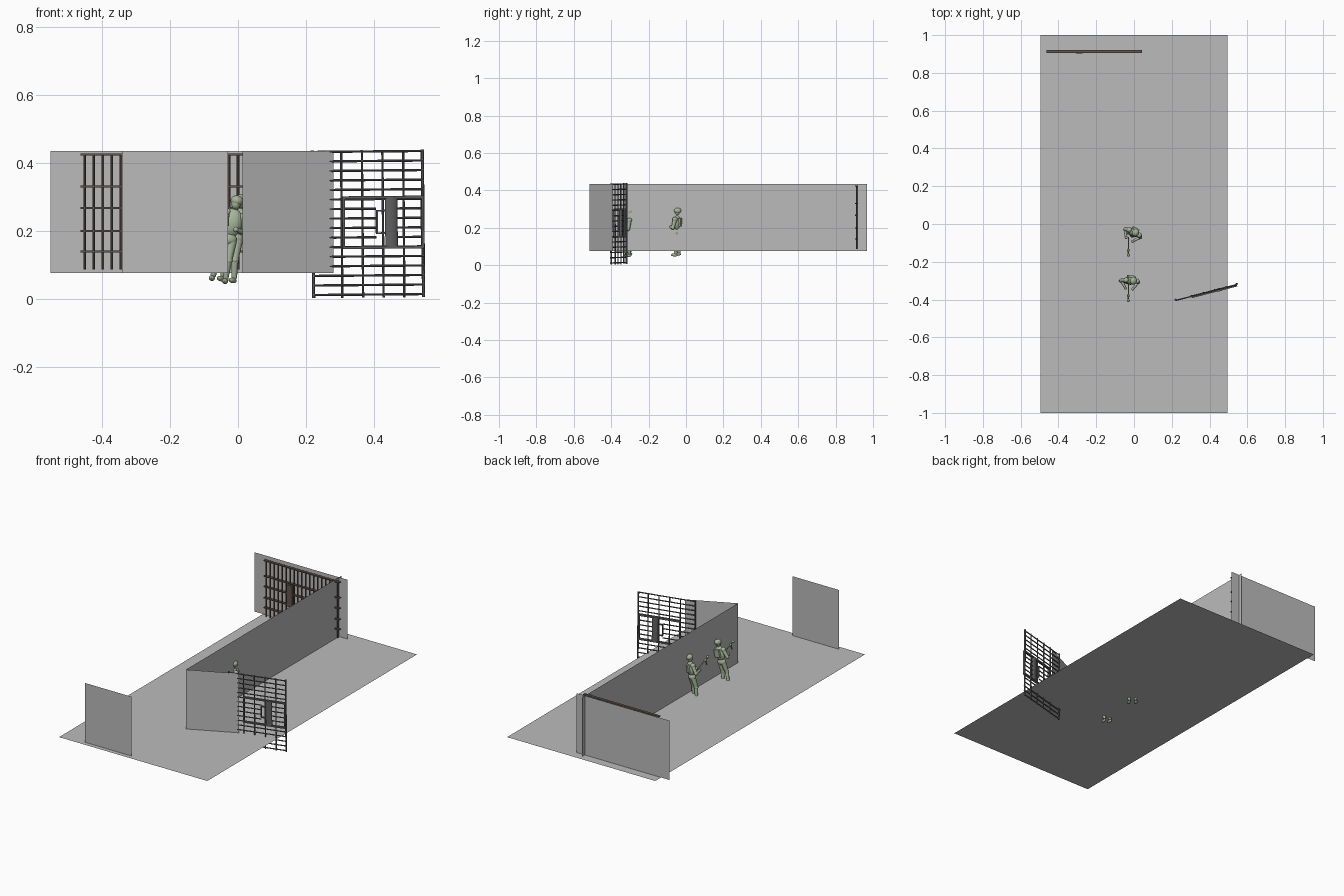
import bpy, bmesh, math
from mathutils import Matrix, Vector

if "Cube" in bpy.data.objects:
    bpy.data.objects.remove(bpy.data.objects["Cube"])


def material(name, rgb):
    m = bpy.data.materials.new(name)
    m.use_nodes = True
    m.diffuse_color = (*rgb, 1)
    m.node_tree.nodes["Principled BSDF"].inputs["Base Color"].default_value = (*rgb, 1)
    return m


CONCRETE = material("concrete grey", (0.5, 0.5, 0.5))
STEEL = material("steel grey", (0.12, 0.12, 0.12))
RUST = material("rusty brown", (0.13, 0.09, 0.07))
GREEN = material("pale green", (0.38, 0.46, 0.32))


def finish(name, bm, mat, matrix=None, smooth=False):
    mesh = bpy.data.meshes.new(name)
    bm.to_mesh(mesh)
    bm.free()
    mesh.materials.append(mat)
    ob = bpy.data.objects.new(name, mesh)
    bpy.context.collection.objects.link(ob)
    if matrix:
        ob.matrix_world = matrix
    if smooth:
        bpy.ops.object.select_all(action='DESELECT')
        ob.select_set(True)
        bpy.context.view_layer.objects.active = ob
        bpy.ops.object.shade_smooth_by_angle(angle=math.radians(40))
    return ob


def rod(bm, a, b, r1, r2=None, sides=8):
    a, b = Vector(a), Vector(b)
    d = b - a
    mat = Matrix.Translation((a + b) / 2) @ d.to_track_quat('Z', 'Y').to_matrix().to_4x4()
    bmesh.ops.create_cone(bm, cap_ends=True, segments=sides, radius1=r1,
                          radius2=r1 if r2 is None else r2, depth=d.length, matrix=mat)


def ball(bm, p, size):
    mat = Matrix.Translation(p) @ Matrix.Diagonal((*size, 1))
    bmesh.ops.create_uvsphere(bm, u_segments=14, v_segments=8, radius=1, matrix=mat)


def block(bm, p, size):
    bmesh.ops.create_cube(bm, size=1, matrix=Matrix.Translation(p) @ Matrix.Diagonal((*size, 1)))


# Floor and thin wall panels
FLOOR, TOP = 0.077, 0.435


def panel(name, a, b):
    bm = bmesh.new()
    bm.faces.new([bm.verts.new(p) for p in
                  ((*a, FLOOR), (*b, FLOOR), (*b, TOP), (*a, TOP))])
    finish(name, bm, CONCRETE)


bm = bmesh.new()
bmesh.ops.create_grid(bm, x_segments=1, y_segments=1, size=1,
                      matrix=Matrix.Translation((0, 0, FLOOR)) @ Matrix.Diagonal((0.495, 1, 1, 1)))
finish("floor", bm, CONCRETE)
panel("front_wall", (-0.34, -0.973), (-0.03, -0.973))
panel("back_wall", (-0.55, 0.945), (0.068, 0.945))
panel("dividing_wall", (0.013, -0.515), (0.013, 0.968))
panel("angled_wall", (0.013, -0.515), (0.28, -0.39))

# Barred cell front by the back wall
bm = bmesh.new()
for i in range(19):
    x = -0.45 + i * 0.0265
    rod(bm, (x, 0, 0.087), (x, 0, 0.425), 0.0042)
for z in (0.424, 0.33, 0.267, 0.2, 0.14):
    block(bm, (-0.21, 0, z), (0.505, 0.016, 0.006))
finish("cell_bars", bm, RUST, Matrix.Translation((0, 0.912, 0)), True)
bm = bmesh.new()
block(bm, (-0.29, 0.912, 0.255), (0.034, 0.018, 0.13))
finish("cell_lock", bm, RUST)

# Free-standing gate, slightly turned and tilted
gate = (Matrix.Translation((0.222, -0.4, 0)) @ Matrix.Rotation(math.radians(14.3), 4, 'Z')
        @ Matrix.Rotation(math.radians(-0.5), 4, 'Y'))
WIDTH = 0.333
bm = bmesh.new()
for u in (0, 0.087, 0.15, 0.212, 0.275, WIDTH):
    edge = u in (0, WIDTH)
    rod(bm, (u, 0, 0.003), (u, 0, 0.436), 0.005 if edge else 0.0035)
for i in range(16):
    z = 0.012 + i * 0.028
    inside = 0.16 < z < 0.29
    spans = ((0, 0.19), (0.25, WIDTH)) if inside else ((0, WIDTH),)
    for a, b in spans:
        rod(bm, (a, -0.004, z), (b, -0.004, z), 0.0034)
finish("gate_bars", bm, STEEL, gate, True)

# Door hatch frame, bracket and lock box on the gate
bm = bmesh.new()
for z in (0.15, 0.297):
    block(bm, (0.21, -0.006, z), (0.246, 0.014, 0.008))
for u in (0.09, 0.33):
    block(bm, (u, -0.006, 0.223), (0.007, 0.014, 0.147))
for z in (0.192, 0.258):
    block(bm, (0.203, -0.006, z), (0.026, 0.01, 0.005))
block(bm, (0.192, -0.006, 0.225), (0.005, 0.01, 0.066))
finish("gate_hatch", bm, STEEL, gate)
bm = bmesh.new()
bmesh.ops.create_cone(bm, cap_ends=True, segments=16, radius1=0.019, radius2=0.019, depth=0.145,
                      matrix=Matrix.Translation((0.236, -0.006, 0.226)) @ Matrix.Diagonal((1, 0.5, 1, 1)))
finish("gate_lock", bm, STEEL, gate, True)


# Helmeted figure, facing local -y, feet at the local origin
def figure(name, location, turn, lean):
    bm = bmesh.new()
    for s in (-1, 1):
        hip, knee, ankle = (s * 0.012, 0, 0.125), (s * 0.016, -0.008, 0.068), (s * 0.019, 0, 0.014)
        rod(bm, ankle, knee, 0.008, 0.011, 10)
        rod(bm, knee, hip, 0.011, 0.015, 10)
        ball(bm, knee, (0.012, 0.012, 0.012))
        ball(bm, (s * 0.02, -0.009, 0.007), (0.009, 0.02, 0.008))
        shoulder, elbow = (s * 0.03, 0, 0.202), (s * 0.046, -0.004, 0.158)
        hand = (s * 0.02, -0.042, 0.162)
        rod(bm, elbow, shoulder, 0.009, 0.012, 10)
        rod(bm, hand, elbow, 0.006, 0.009, 10)
        ball(bm, shoulder, (0.014, 0.014, 0.014))
        ball(bm, elbow, (0.01, 0.01, 0.01))
        ball(bm, hand, (0.008, 0.008, 0.008))
    ball(bm, (0, 0, 0.13), (0.027, 0.02, 0.02))
    ball(bm, (0, 0, 0.178), (0.032, 0.022, 0.044))
    block(bm, (0, 0.02, 0.185), (0.036, 0.014, 0.044))
    rod(bm, (0, 0, 0.205), (0, 0, 0.23), 0.009)
    ball(bm, (0, -0.003, 0.236), (0.014, 0.016, 0.018))
    ball(bm, (0, 0, 0.245), (0.019, 0.021, 0.016))
    matrix = (Matrix.Translation(location) @ Matrix.Rotation(math.radians(lean), 4, 'Y')
              @ Matrix.Rotation(math.radians(turn), 4, 'Z'))
    finish(name, bm, GREEN, matrix, True)


# Slim weapon held out in front of each figure
def weapon(name, location):
    bm = bmesh.new()
    rod(bm, (0, 0, -0.015), (0, -0.1, 0.025), 0.003)
    ball(bm, (0, -0.07, 0.012), (0.006, 0.012, 0.008))
    ball(bm, (0, -0.095, 0.022), (0.008, 0.008, 0.009))
    rod(bm, (0, -0.075, 0.01), (0, -0.085, -0.02), 0.004)
    finish(name, bm, GREEN, Matrix.Translation(location), True)


figure("rear_figure", (-0.03, -0.045, 0.05), -28, 9)
figure("front_figure", (-0.058, -0.3, 0.05), -6, 13)
weapon("rear_weapon", (-0.03, -0.07, 0.235))
weapon("front_weapon", (-0.03, -0.31, 0.235))
